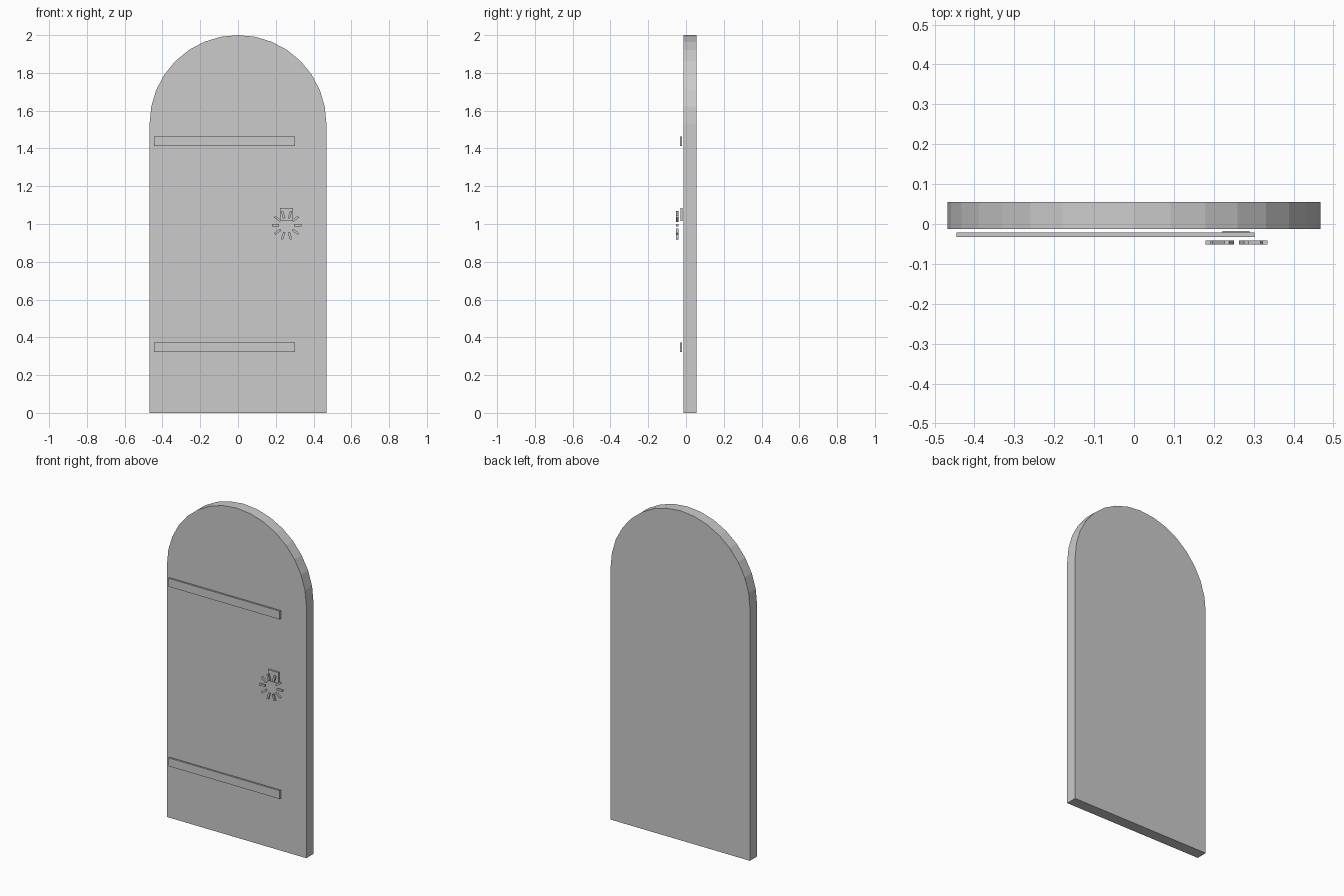
import bpy, math
from mathutils import Matrix, Vector

cube = bpy.data.objects.get("Cube")
if cube:
    bpy.data.objects.remove(cube, do_unlink=True)

grey = bpy.data.materials.new("plain_grey")
grey.use_nodes = True
colour = (0.6, 0.6, 0.6, 1)
grey.diffuse_color = colour
grey.node_tree.nodes["Principled BSDF"].inputs["Base Color"].default_value = colour


def slab(name, outlines, front, back):
    """Extrude closed x-z outlines (counter-clockwise from the front) along y."""
    verts, faces = [], []
    for outline in outlines:
        n, base = len(outline), len(verts)
        verts += [(x, front, z) for x, z in outline]
        verts += [(x, back, z) for x, z in outline]
        faces.append([base + i for i in range(n)])
        faces.append([base + n + i for i in reversed(range(n))])
        for i in range(n):
            j = (i + 1) % n
            faces.append([base + j, base + i, base + n + i, base + n + j])
    mesh = bpy.data.meshes.new(name)
    mesh.from_pydata(verts, [], faces)
    mesh.materials.append(grey)
    obj = bpy.data.objects.new(name, mesh)
    bpy.context.collection.objects.link(obj)
    return obj


def rect(x0, x1, z0, z1):
    return [(x0, z0), (x1, z0), (x1, z1), (x0, z1)]


# Arched door leaf
half = 0.468
steps = 16
arch = [(half * math.cos(math.pi * i / steps),
         2 - half + half * math.sin(math.pi * i / steps)) for i in range(steps + 1)]
slab("door_leaf", [[(-half, 0), (half, 0)] + arch], -0.013, 0.055)

# Hinge straps
for name, z in (("upper_strap", 1.437), ("lower_strap", 0.347)):
    slab(name, [rect(-0.445, 0.302, z - 0.025, z + 0.025)], -0.032, -0.021)

# Handle plate
slab("handle_plate", [rect(0.222, 0.29, 1.017, 1.085)], -0.028, -0.018)

# Handle ring made of radial bars
centre = Vector((0.257, 0.993))
bars = []
for i in range(10):
    turn = Matrix.Rotation(math.tau * i / 10, 2)
    bars.append([tuple(centre + turn @ Vector(p))
                 for p in rect(0.039, 0.078, -0.006, 0.006)])
slab("handle_ring", bars, -0.052, -0.041)
